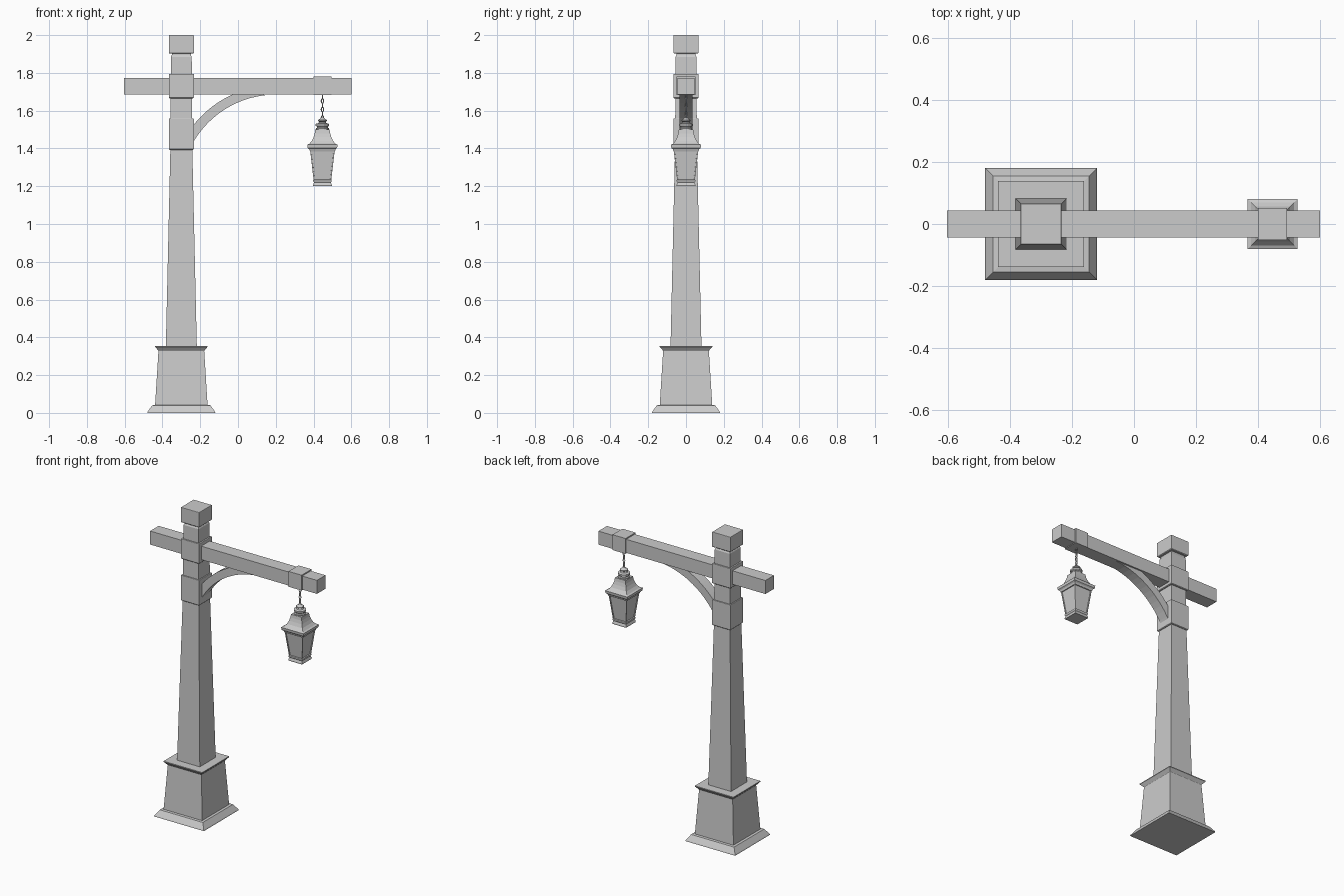
import bpy, bmesh, math
from mathutils import Matrix

if "Cube" in bpy.data.objects:
    bpy.data.objects.remove(bpy.data.objects["Cube"])

POST_X, LAMP_X = -0.30, 0.447


def finish(name, bm, smooth=False):
    bmesh.ops.recalc_face_normals(bm, faces=bm.faces)
    me = bpy.data.meshes.new(name)
    bm.to_mesh(me)
    bm.free()
    ob = bpy.data.objects.new(name, me)
    bpy.context.collection.objects.link(ob)
    if smooth:
        for p in me.polygons:
            p.use_smooth = True
    return ob


def loft(name, x, profile, sides=4, inset_ring=None):
    """Stack rings (half width, z) into a capped solid; 4 sides gives squares."""
    bm = bmesh.new()
    k = math.sqrt(2) if sides == 4 else 1
    rings = []
    for r, z in profile:
        angs = [math.pi / 4 + i * math.tau / sides for i in range(sides)]
        rings.append([bm.verts.new((x + k * r * math.cos(a), k * r * math.sin(a), z)) for a in angs])
    panels = []
    for j, (a, b) in enumerate(zip(rings, rings[1:])):
        for i in range(sides):
            n = (i + 1) % sides
            f = bm.faces.new((a[i], a[n], b[n], b[i]))
            if j == inset_ring:
                panels.append(f)
    bm.faces.new(rings[0])
    bm.faces.new(rings[-1])
    bmesh.ops.recalc_face_normals(bm, faces=bm.faces)
    if panels:
        bmesh.ops.inset_individual(bm, faces=panels, thickness=0.008, depth=0)
        bmesh.ops.inset_individual(bm, faces=panels, thickness=0.0005, depth=-0.005)
    return finish(name, bm)


def box(name, center, size):
    bm = bmesh.new()
    bmesh.ops.create_cube(bm, size=1, matrix=Matrix.Translation(center) @ Matrix.Diagonal((*size, 1)))
    return finish(name, bm)


# Stepped base with flared trim
loft("plinth", POST_X, [(0.18, 0), (0.178, 0.006), (0.155, 0.04), (0.138, 0.042)])
loft("base_block", POST_X, [(0.139, 0.04), (0.121, 0.33)])
loft("base_trim", POST_X, [(0.119, 0.325), (0.122, 0.33), (0.139, 0.35), (0.139, 0.355)])

# Tapered post, collars and cap
loft("post", POST_X, [(0.082, 0.35), (0.058, 1.40), (0.055, 1.885), (0.05, 1.895), (0.05, 1.91)])
for name, z0, z1 in (("brace_collar", 1.393, 1.558), ("beam_collar", 1.665, 1.795), ("post_cap", 1.902, 2.0)):
    loft(name, POST_X, [(0.062, z0), (0.066, z0 + 0.004), (0.066, z1 - 0.002), (0.065, z1)])

# Cross beam and hanger band
box("beam", (-0.0015, 0, 1.73), (1.203, 0.088, 0.088))
box("hanger_band", (LAMP_X, 0, 1.732), (0.094, 0.102, 0.1))

# Curved brace: two concentric arcs, running into collar and beam
bm = bmesh.new()
cx, cz, steps = 0.20, 1.18, 14
rows = []
for i in range(steps + 1):
    t = i / steps
    row = []
    for r, x0, x1 in ((0.505, -0.245, 0.17), (0.555, -0.245, -0.03)):
        a0, a1 = math.acos((x0 - cx) / r), math.acos((x1 - cx) / r)
        a = a0 + (a1 - a0) * t
        row.append((cx + r * math.cos(a), cz + r * math.sin(a)))
    (lx, lz), (ux, uz) = row
    rows.append([bm.verts.new(c) for c in
                 ((lx, -0.035, lz), (ux, -0.035, uz), (ux, 0.035, uz), (lx, 0.035, lz))])
for a, b in zip(rows, rows[1:]):
    for i in range(4):
        n = (i + 1) % 4
        bm.faces.new((a[i], a[n], b[n], b[i]))
bm.faces.new(rows[0])
bm.faces.new(rows[-1])
finish("curved_brace", bm)

# Chain of alternating oval links
for k in range(6):
    bm = bmesh.new()
    zc = 1.674 - k * 0.0225
    U, V = 12, 6
    grid = []
    for i in range(U):
        a = math.tau * i / U
        ring = []
        for j in range(V):
            b = math.tau * j / V
            tube = 0.0028 * math.cos(b)
            w, h = (0.0065 + tube) * math.cos(a), (0.0125 + tube) * math.sin(a)
            d = 0.0028 * math.sin(b)
            ring.append(bm.verts.new((LAMP_X + (w if k % 2 else d), d if k % 2 else w, zc + h)))
        grid.append(ring)
    for i in range(U):
        for j in range(V):
            p, q, m = (i + 1) % U, (j + 1) % V, grid
            bm.faces.new((m[i][j], m[p][j], m[p][q], m[i][q]))
    finish(f"chain_link_{k + 1}", bm, True)

# Lantern: turned finial, bell roof with eave, panelled body, foot
loft("lantern_finial", LAMP_X, [(0.036, 1.498), (0.036, 1.506), (0.03, 1.51), (0.03, 1.515), (0.037, 1.52),
     (0.037, 1.53), (0.022, 1.534), (0.018, 1.541), (0.024, 1.545), (0.024, 1.551), (0.012, 1.558), (0.006, 1.565)], 12)
loft("lantern_roof", LAMP_X, [(0.066, 1.385), (0.07, 1.396), (0.078, 1.403), (0.08, 1.42), (0.069, 1.425),
     (0.056, 1.44), (0.047, 1.46), (0.041, 1.48), (0.038, 1.5)])
loft("lantern_body", LAMP_X, [(0.046, 1.225), (0.065, 1.39)], inset_ring=0)
loft("lantern_foot", LAMP_X, [(0.049, 1.2), (0.05, 1.206), (0.045, 1.22), (0.049, 1.226), (0.049, 1.233), (0.046, 1.235)])
